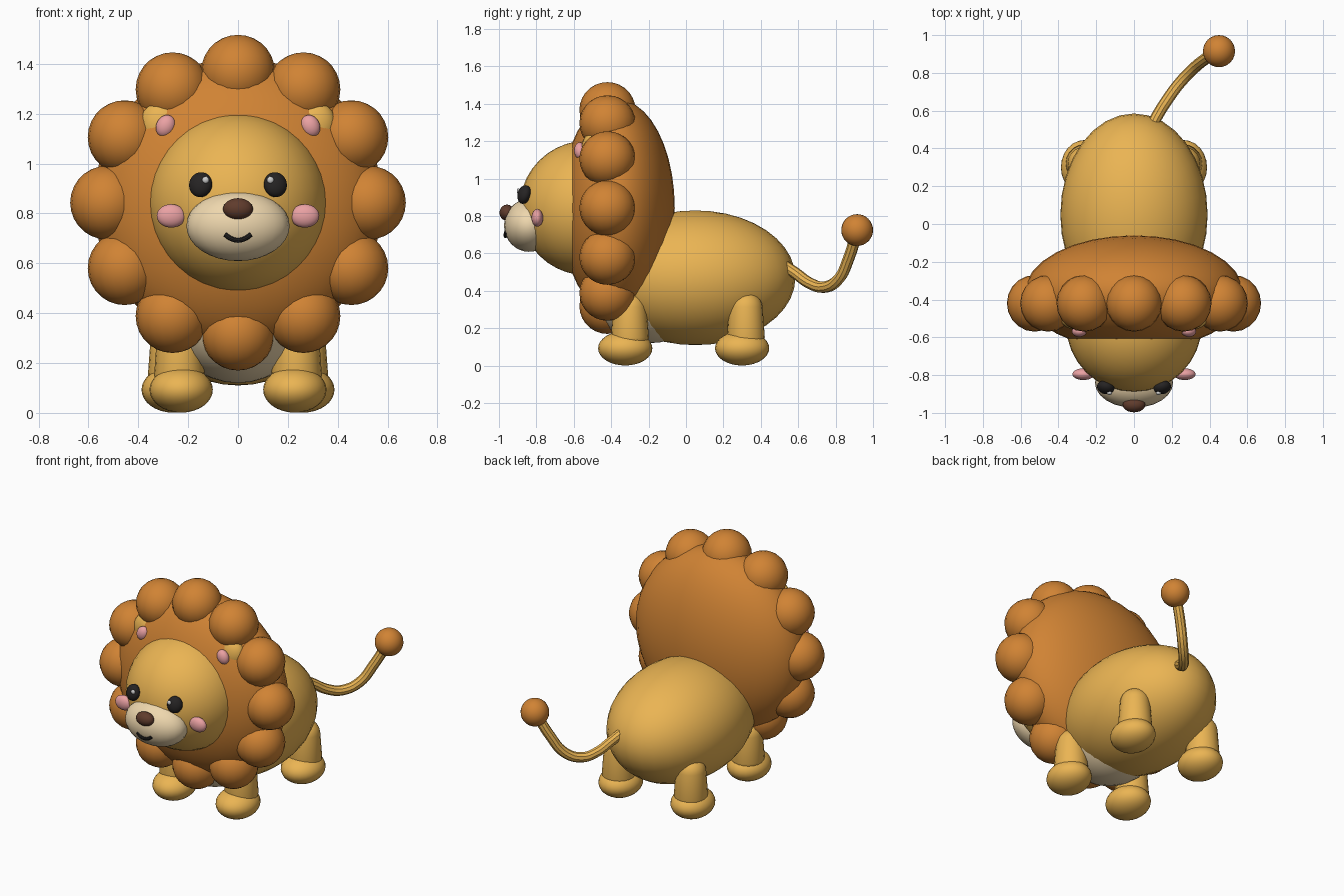
import bpy, math

if "Cube" in bpy.data.objects:
    bpy.data.objects.remove(bpy.data.objects["Cube"])


def material(name, rgb):
    m = bpy.data.materials.new(name)
    lin = [(c / 255) ** 2.2 for c in rgb]
    m.diffuse_color = (*lin, 1)
    m.use_nodes = True
    m.node_tree.nodes["Principled BSDF"].inputs["Base Color"].default_value = m.diffuse_color
    return m


GOLD = material("gold", (234, 179, 84))
RUST = material("rust", (207, 130, 55))
CREAM = material("cream", (238, 214, 172))
PINK = material("pink", (234, 160, 162))
DARK = material("dark", (42, 40, 40))
BROWN = material("brown", (96, 62, 48))
WHITE = material("white", (250, 250, 250))


def ball(name, loc, radii, mat, rot=(0, 0, 0), seg=24, rings=16):
    bpy.ops.mesh.primitive_uv_sphere_add(segments=seg, ring_count=rings, radius=1,
                                         location=loc, rotation=rot)
    o = bpy.context.object
    o.name = name
    o.scale = radii
    o.data.materials.append(mat)
    bpy.ops.object.shade_smooth()
    return o


def capsule(name, x, y, z0, z1, r0, r1, mat):
    # sphere split at its equator and stretched into a tapered capsule
    o = ball(name, (x, y, 0), (1, 1, 1), mat, seg=20, rings=15)
    for v in o.data.vertices:
        r, z = (r1, z1 - r1) if v.co.z > 0 else (r0, z0 + r0)
        v.co = (v.co.x * r, v.co.y * r, z + v.co.z * r)
    return o


def tube(name, points, radius, mat):
    c = bpy.data.curves.new(name, 'CURVE')
    c.dimensions = '3D'
    c.bevel_depth = radius
    c.bevel_resolution = 3
    c.resolution_u = 6
    c.use_fill_caps = True
    s = c.splines.new('BEZIER')
    s.bezier_points.add(len(points) - 1)
    for b, p in zip(s.bezier_points, points):
        b.co = p
        b.handle_left_type = b.handle_right_type = 'AUTO'
    o = bpy.data.objects.new(name, c)
    bpy.context.collection.objects.link(o)
    c.materials.append(mat)
    bpy.ops.object.select_all(action='DESELECT')
    o.select_set(True)
    bpy.context.view_layer.objects.active = o
    bpy.ops.object.convert(target='MESH')
    bpy.ops.object.shade_smooth_by_angle()


# body and belly patch
ball("body", (0, 0.05, 0.47), (0.39, 0.535, 0.36), GOLD, seg=32, rings=20)
ball("belly", (0, -0.20, 0.38), (0.28, 0.32, 0.26), CREAM)

# mane: lens-shaped core with a ring of tufts
ball("mane_core", (0, -0.365, 0.843), (0.58, 0.305, 0.58), RUST, seg=32, rings=20)
for i in range(12):
    a = math.radians(30 * i)
    ball(f"mane_tuft_{i + 1}", (0.525 * math.cos(a), -0.42, 0.843 + 0.525 * math.sin(a)),
         (0.148, 0.15, 0.148), RUST, seg=20, rings=14)

# head, muzzle, nose and mouth
ball("head", (0, -0.53, 0.843), (0.36, 0.36, 0.36), GOLD, seg=32, rings=20)
ball("muzzle", (0, -0.84, 0.75), (0.207, 0.133, 0.141), CREAM)
ball("nose", (0, -0.957, 0.818), (0.06, 0.04, 0.043), BROWN)
tube("mouth", [(-0.052, -0.962, 0.716), (-0.026, -0.966, 0.698), (0, -0.965, 0.692),
               (0.026, -0.966, 0.698), (0.052, -0.962, 0.716)], 0.010, DARK)

# paired parts
for side, s in (("left", -1), ("right", 1)):
    ball(f"eye_{side}", (0.15 * s, -0.865, 0.915), (0.047, 0.034, 0.051), DARK,
         (math.radians(-16), 0, math.radians(15 * s)))
    ball(f"eye_glint_{side}", (0.13 * s, -0.895, 0.934), (0.014, 0.010, 0.014), WHITE,
         seg=12, rings=8)
    ball(f"cheek_{side}", (0.268 * s, -0.795, 0.79), (0.058, 0.031, 0.047), PINK)
    ball(f"ear_{side}", (0.30 * s, -0.50, 1.15), (0.09, 0.06, 0.10), GOLD,
         (0, math.radians(25 * s), 0))
    ball(f"inner_ear_{side}", (0.29 * s, -0.568, 1.15), (0.038, 0.03, 0.046), PINK,
         (0, math.radians(-25 * s), 0))
    for end, fx, lx, fy, ly in (("front", 0.228, 0.235, -0.325, -0.30),
                                ("hind", 0.26, 0.26, 0.30, 0.32)):
        capsule(f"{end}_leg_{side}", lx * s, ly, 0.06, 0.395, 0.102, 0.09, GOLD)
        ball(f"{end}_paw_{side}", (fx * s, fy, 0.093), (0.127, 0.145, 0.092), GOLD)

# tail with a round tuft
tube("tail", [(0.09, 0.51, 0.545), (0.13, 0.585, 0.495), (0.18, 0.663, 0.44),
              (0.235, 0.738, 0.42), (0.305, 0.813, 0.46), (0.375, 0.872, 0.58),
              (0.44, 0.912, 0.71)], 0.031, GOLD)
ball("tail_tuft", (0.45, 0.915, 0.725), (0.085, 0.085, 0.085), RUST)
